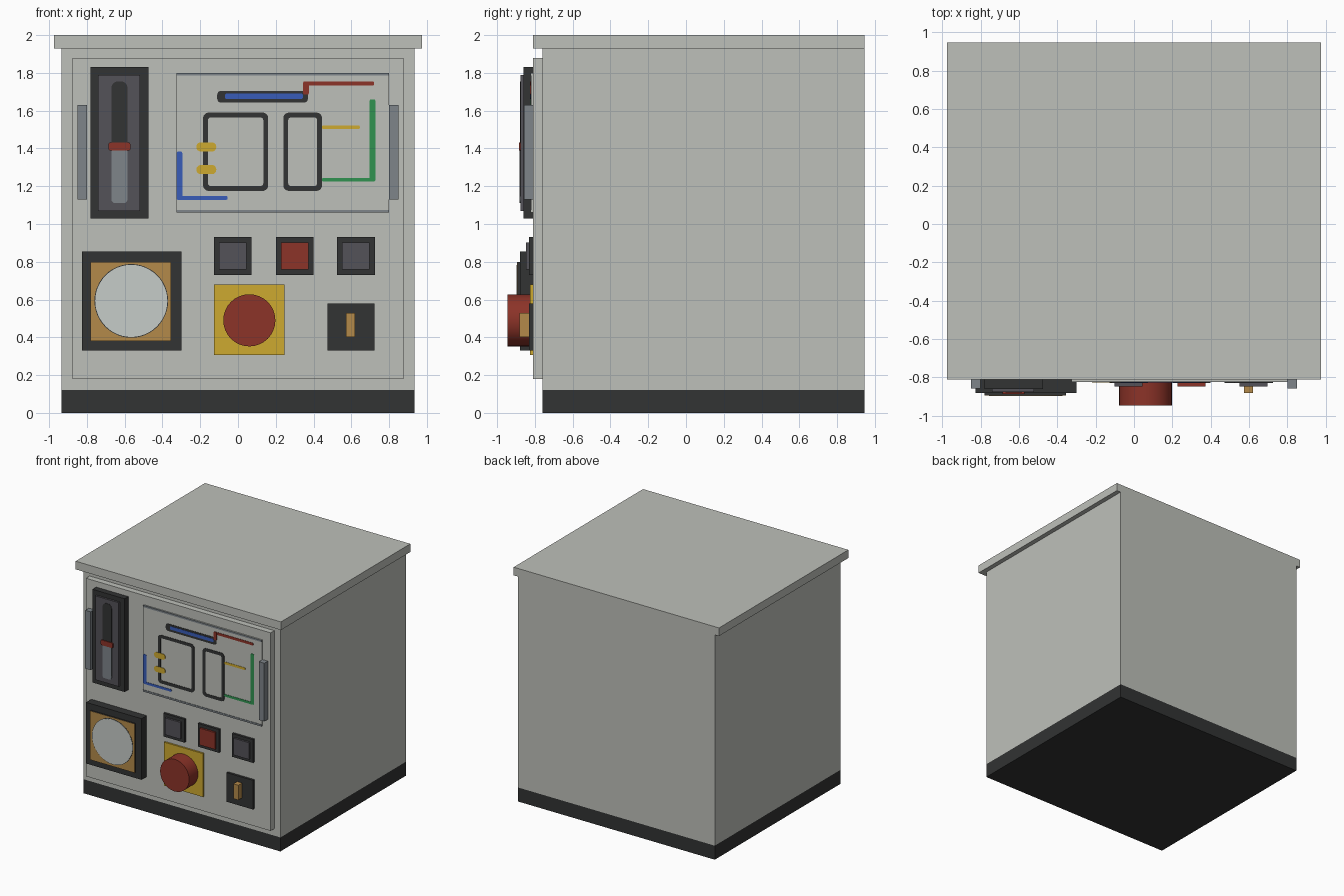
import bpy, bmesh, math

cube = bpy.data.objects.get("Cube")
if cube:
    bpy.data.objects.remove(cube, do_unlink=True)


def material(name, *rgb):
    # 8-bit display colour to linear
    lin = [((c / 255 + 0.055) / 1.055) ** 2.4 for c in rgb] + [1.0]
    m = bpy.data.materials.new(name)
    m.use_nodes = True
    m.diffuse_color = lin
    m.node_tree.nodes["Principled BSDF"].inputs["Base Color"].default_value = lin
    return m


GREY = material("light grey paint", 190, 192, 186)
WHITE = material("dial white", 198, 204, 200)
BLACK = material("black plastic", 50, 51, 51)
DARK = material("dark grey plastic", 84, 82, 88)
STEEL = material("steel", 126, 133, 138)
RED = material("red", 140, 51, 40)
YELLOW = material("yellow", 206, 170, 48)
TAN = material("brass tan", 180, 138, 74)
GREEN = material("green", 48, 146, 80)
BLUE = material("blue", 56, 92, 185)

PANEL = -0.81    # front of the door
SCREEN = -0.82   # front of the diagram board


def finish(name, bm, mat):
    bmesh.ops.recalc_face_normals(bm, faces=bm.faces)
    mesh = bpy.data.meshes.new(name)
    bm.to_mesh(mesh)
    bm.free()
    mesh.materials.append(mat)
    ob = bpy.data.objects.new(name, mesh)
    bpy.context.collection.objects.link(ob)
    return ob


def outline(x0, x1, z0, z1, r, steps=5):
    """Rounded rectangle corner points, counter-clockwise."""
    if r == 0:
        return [(x0, z0), (x1, z0), (x1, z1), (x0, z1)]
    pts = []
    corners = [(x1 - r, z1 - r), (x0 + r, z1 - r), (x0 + r, z0 + r), (x1 - r, z0 + r)]
    for i, (cx, cz) in enumerate(corners):
        for s in range(steps + 1):
            a = math.pi / 2 * (i + s / steps)
            pts.append((cx + r * math.cos(a), cz + r * math.sin(a)))
    return pts


def plate(name, x0, x1, z0, z1, front, back, mat, r=0):
    """Prism with a rectangular or rounded outline, from y=front to y=back."""
    bm = bmesh.new()
    face = bm.faces.new([bm.verts.new((x, front, z)) for x, z in outline(x0, x1, z0, z1, r)])
    ext = bmesh.ops.extrude_face_region(bm, geom=[face], use_keep_orig=True)
    for v in ext["geom"]:
        if isinstance(v, bmesh.types.BMVert):
            v.co.y = back
    return finish(name, bm, mat)


def frame(name, x0, x1, z0, z1, w, front, back, mat, r=0.03):
    """Open rounded frame of bar width w."""
    bm = bmesh.new()
    rings = []
    for inset, y in ((0, back), (0, front), (w, front), (w, back)):
        pts = outline(x0 + inset, x1 - inset, z0 + inset, z1 - inset, r - inset * 0.6)
        rings.append([bm.verts.new((x, y, z)) for x, z in pts])
    n = len(rings[0])
    for k in range(4):
        a, b = rings[k], rings[(k + 1) % 4]
        for i in range(n):
            j = (i + 1) % n
            bm.faces.new((a[i], a[j], b[j], b[i]))
    return finish(name, bm, mat)


def disc(name, x, z, radius, front, back, mat, sides=32):
    ob = plate(name, x - radius, x + radius, z - radius, z + radius, front, back, mat, radius)
    bm = bmesh.new()
    ring = [(x + radius * math.cos(i * math.tau / sides), z + radius * math.sin(i * math.tau / sides))
            for i in range(sides)]
    a = [bm.verts.new((p, front, q)) for p, q in ring]
    b = [bm.verts.new((p, back, q)) for p, q in ring]
    bm.faces.new(a)
    bm.faces.new(b)
    for i in range(sides):
        j = (i + 1) % sides
        bm.faces.new((a[i], a[j], b[j], b[i]))
    bpy.data.objects.remove(ob, do_unlink=True)
    return finish(name, bm, mat)


# Cabinet
plate("plinth", -0.935, 0.935, 0, 0.12, -0.76, 0.945, BLACK)
plate("cabinet_body", -0.935, 0.935, 0.12, 1.93, -0.76, 0.945, GREY)
plate("lid", -0.975, 0.975, 1.93, 2.0, -0.81, 0.945, GREY)
plate("door_panel", -0.877, 0.877, 0.18, 1.88, PANEL, -0.75, GREY)
for side, x in (("right", -0.825), ("left", 0.825)):
    plate(side + "_handle", x - 0.025, x + 0.025, 1.13, 1.63, -0.858, PANEL, STEEL)

# Slider gauge
plate("slider_housing", -0.78, -0.475, 1.03, 1.83, -0.86, PANEL, BLACK)
plate("slider_face", -0.74, -0.52, 1.07, 1.79, -0.876, -0.85, DARK)
plate("slider_slot", -0.67, -0.585, 1.11, 1.755, -0.879, -0.87, BLACK, 0.035)
plate("slider_fill", -0.67, -0.585, 1.11, 1.40, -0.882, -0.87, STEEL, 0.02)
plate("slider_marker", -0.685, -0.57, 1.388, 1.432, -0.885, -0.87, RED, 0.01)

# Round dial
plate("dial_housing", -0.825, -0.30, 0.33, 0.855, -0.88, PANEL, BLACK)
plate("dial_bezel", -0.78, -0.355, 0.38, 0.80, -0.892, -0.87, BLACK)
plate("dial_plate", -0.78, -0.355, 0.38, 0.80, -0.894, -0.892, TAN)
disc("dial_rim", -0.565, 0.593, 0.195, -0.895, -0.89, BLACK, 48)
disc("dial_face", -0.565, 0.593, 0.191, -0.897, -0.89, WHITE, 48)

# Diagram board with its rails
plate("diagram_board", -0.325, 0.80, 1.06, 1.80, SCREEN, PANEL, GREY)
for name, z in (("lower_rail", 1.06), ("upper_rail", 1.785)):
    plate(name, -0.325, 0.80, z, z + 0.015, -0.824, PANEL, STEEL)


def stroke(name, x0, x1, z0, z1, mat, r=0.008, lift=0.003):
    return plate(name, x0, x1, z0, z1, SCREEN - lift, SCREEN + 0.002, mat, r)


# Diagram lines
frame("wide_tank_outline", -0.185, 0.16, 1.175, 1.59, 0.026, -0.823, -0.818, BLACK)
frame("narrow_tank_outline", 0.24, 0.445, 1.175, 1.59, 0.026, -0.823, -0.818, BLACK)
stroke("pipe_casing", -0.11, 0.37, 1.643, 1.705, BLACK, 0.02)
stroke("pipe_core", -0.07, 0.345, 1.662, 1.69, BLUE, 0.01, 0.005)
stroke("blue_riser", -0.325, -0.295, 1.13, 1.383, BLUE)
stroke("blue_run", -0.325, -0.055, 1.128, 1.148, BLUE)
stroke("red_riser", 0.345, 0.375, 1.685, 1.755, RED, 0.008, 0.005)
stroke("red_run", 0.35, 0.72, 1.733, 1.755, RED)
stroke("green_riser", 0.697, 0.727, 1.225, 1.66, GREEN)
stroke("green_run", 0.445, 0.72, 1.224, 1.244, GREEN)
stroke("yellow_run", 0.445, 0.645, 1.502, 1.522, YELLOW)
for name, z in (("lower_valve", 1.288), ("upper_valve", 1.408)):
    stroke(name, -0.22, -0.115, z - 0.024, z + 0.024, YELLOW, 0.022, 0.005)

# Push buttons
for name, x, mat in (("first", -0.028, DARK), ("second", 0.30, RED), ("third", 0.624, DARK)):
    plate(name + "_button_bezel", x - 0.1, x + 0.1, 0.73, 0.93, -0.83, PANEL, BLACK)
    plate(name + "_button_cap", x - 0.073, x + 0.073, 0.758, 0.902, -0.846, -0.82, mat)

# Emergency stop
plate("stop_plate", -0.127, 0.245, 0.307, 0.68, -0.825, PANEL, YELLOW)
stop = disc("stop_button", 0.06, 0.49, 0.138, -0.945, -0.82, RED, 32)
bpy.context.view_layer.objects.active = stop
stop.select_set(True)
bpy.ops.object.shade_smooth_by_angle()

# Key switch
plate("key_plate", 0.473, 0.723, 0.33, 0.58, -0.83, PANEL, BLACK)
plate("key", 0.573, 0.62, 0.403, 0.53, -0.882, -0.82, TAN)
